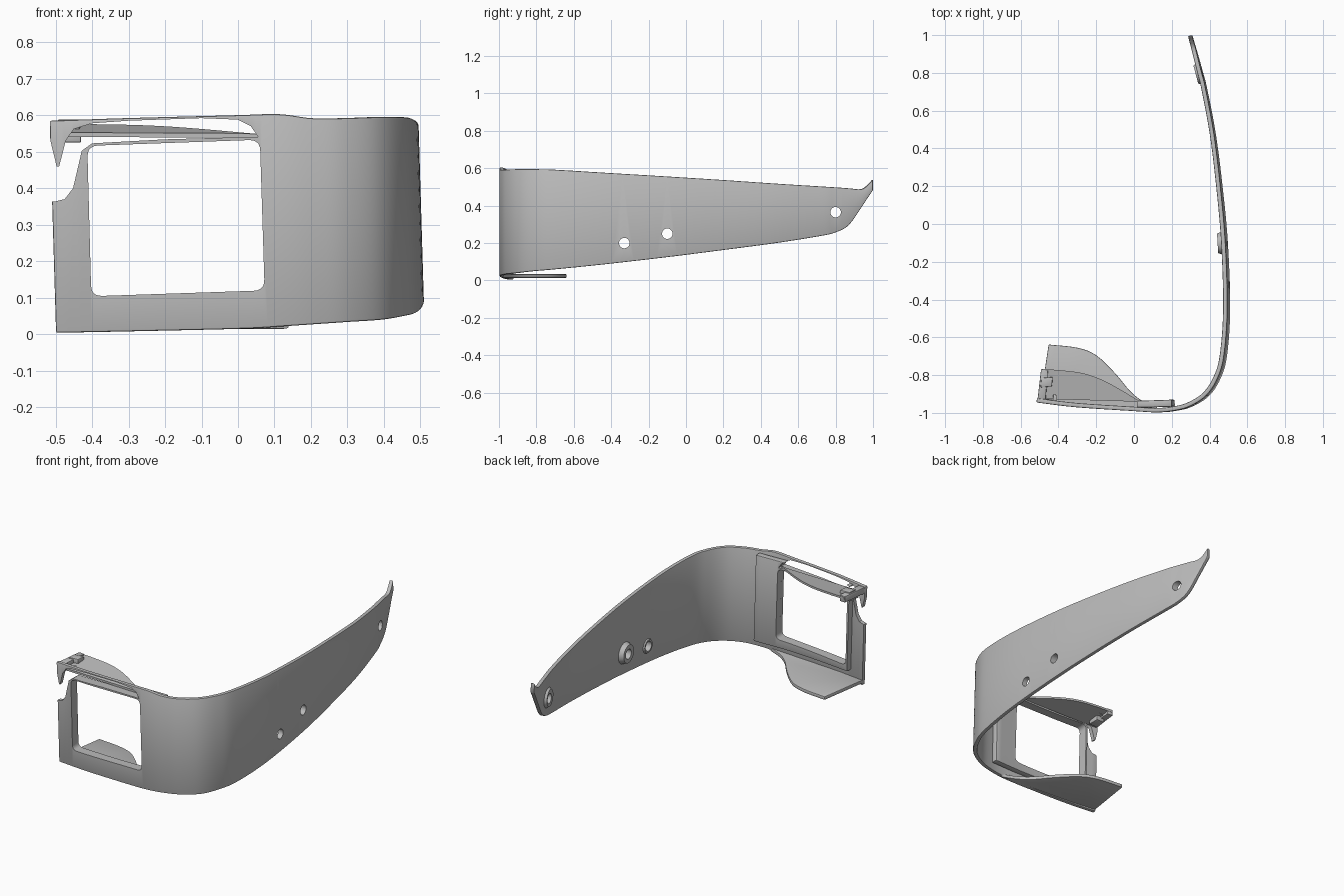
import bpy, bmesh, math
from mathutils import Vector

cube = bpy.data.objects.get("Cube")
if cube:
    bpy.data.objects.remove(cube, do_unlink=True)

grey = bpy.data.materials.new("plain_grey")
grey.use_nodes = True
grey.diffuse_color = (0.5, 0.5, 0.5, 1)
grey.node_tree.nodes["Principled BSDF"].inputs["Base Color"].default_value = (0.5, 0.5, 0.5, 1)


def finish(name, bm):
    bmesh.ops.recalc_face_normals(bm, faces=bm.faces)
    mesh = bpy.data.meshes.new(name)
    bm.to_mesh(mesh)
    bm.free()
    mesh.materials.append(grey)
    ob = bpy.data.objects.new(name, mesh)
    bpy.context.collection.objects.link(ob)
    return ob


def activate(ob):
    bpy.ops.object.select_all(action='DESELECT')
    ob.select_set(True)
    bpy.context.view_layer.objects.active = ob


def bevel(ob, width):
    activate(ob)
    mod = ob.modifiers.new("bevel", 'BEVEL')
    mod.width, mod.segments, mod.limit_method = width, 2, 'ANGLE'
    mod.angle_limit = math.radians(40)
    bpy.ops.object.modifier_apply(modifier=mod.name)


def cut(ob, cutters):
    activate(ob)
    for c in cutters:
        mod = ob.modifiers.new("cut", 'BOOLEAN')
        mod.operation, mod.solver, mod.object = 'DIFFERENCE', 'EXACT', c
        bpy.ops.object.modifier_apply(modifier=mod.name)


def smooth(ob):
    activate(ob)
    bpy.ops.object.shade_smooth_by_angle(angle=math.radians(35))


def spline(points, steps=6):
    """Catmull-Rom curve through points of any dimension."""
    pts = [Vector(p) for p in points]
    pts = [2 * pts[0] - pts[1]] + pts + [2 * pts[-1] - pts[-2]]
    out = []
    for a, b, c, d in zip(pts, pts[1:], pts[2:], pts[3:]):
        for i in range(steps):
            t = i / steps
            out.append(0.5 * (2 * b + (c - a) * t + (2 * a - 5 * b + 4 * c - d) * t * t
                              + (3 * b - a - 3 * c + d) * t ** 3))
    return out + [pts[-2]]


def outward(path, i):
    a, b = path[max(i - 1, 0)], path[min(i + 1, len(path) - 1)]
    return Vector((b[1] - a[1], a[0] - b[0])).normalized()


def strip(name, path, near, far):
    """Upright strip along a path of (x, y, bottom, top), leaning slightly."""
    bm = bmesh.new()
    rows = []
    for i, p in enumerate(path):
        n = outward(path, i)
        row = []
        for depth, z in ((near, p[2]), (near, p[3]), (far, p[3]), (far, p[2])):
            row.append(bm.verts.new((p[0] - n.x * depth - 0.03 * (z - 0.3), p[1] - n.y * depth, z)))
        rows.append(row)
    for r, s in zip(rows, rows[1:]):
        for k in range(4):
            bm.faces.new((r[k], r[(k + 1) % 4], s[(k + 1) % 4], s[k]))
    bm.faces.new(rows[0])
    bm.faces.new(rows[-1])
    return finish(name, bm)


def prism(name, outline, low, high, axis='z', tilt=0.0):
    """Extruded outline; axis y takes (x, z) points, axis z takes (x, y) points."""
    bm = bmesh.new()
    ends = []
    for h in (low, high):
        if axis == 'y':
            ends.append([bm.verts.new((a, h, b)) for a, b in outline])
        else:
            ends.append([bm.verts.new((a, b, h + tilt * (b + 0.93))) for a, b in outline])
    n = len(outline)
    for k in range(n):
        j = (k + 1) % n
        bm.faces.new((ends[0][k], ends[0][j], ends[1][j], ends[1][k]))
    bm.faces.new(ends[0])
    bm.faces.new(ends[1])
    return finish(name, bm)


def rounded(corners, r, steps=5):
    out = []
    pts = [Vector(c) for c in corners]
    for k, p in enumerate(pts):
        a = p + (pts[k - 1] - p).normalized() * r
        b = p + (pts[(k + 1) % len(pts)] - p).normalized() * r
        for i in range(steps + 1):
            t = i / steps
            out.append((1 - t) ** 2 * a + 2 * t * (1 - t) * p + t * t * b)
    return out


def cone(name, centre, direction, r1, r2, depth):
    bm = bmesh.new()
    bmesh.ops.create_cone(bm, cap_ends=True, segments=32, radius1=r1, radius2=r2, depth=depth)
    ob = finish(name, bm)
    ob.rotation_mode = 'QUATERNION'
    ob.rotation_quaternion = Vector(direction).to_track_quat('Z', 'Y')
    ob.location = centre
    bpy.context.view_layer.update()
    return ob


# Main band: front plate, rounded corner and tapering arm
path = spline([
    (-0.508, -0.945, 0.004, 0.585), (-0.3, -0.97, 0.008, 0.592), (0, -0.99, 0.015, 0.6),
    (0.12, -0.997, 0.022, 0.603), (0.21, -0.99, 0.028, 0.592), (0.3, -0.967, 0.034, 0.592),
    (0.39, -0.91, 0.04, 0.595), (0.45, -0.82, 0.05, 0.595), (0.485, -0.7, 0.06, 0.592),
    (0.503, -0.45, 0.085, 0.577), (0.492, -0.1, 0.125, 0.556), (0.465, 0.2, 0.163, 0.537),
    (0.43, 0.48, 0.2, 0.518), (0.385, 0.72, 0.238, 0.503), (0.365, 0.8, 0.257, 0.498),
    (0.347, 0.87, 0.295, 0.493), (0.331, 0.935, 0.385, 0.488), (0.322, 0.97, 0.438, 0.507),
    (0.315, 1.0, 0.482, 0.54)])
band = strip("curved_band", path, 0, 0.023)
bevel(band, 0.006)

# Raised pad behind the front window
pad = strip("window_backing", spline([
    (-0.425, -0.956, 0.07, 0.575), (-0.2, -0.979, 0.07, 0.578),
    (0, -0.99, 0.07, 0.58), (0.21, -0.985, 0.07, 0.58)]), 0.018, 0.055)
bevel(pad, 0.006)

# Window, upper slot with side notch, and screw holes
window = prism("window_cutter", rounded(
    [(-0.402, 0.104), (0.073, 0.12), (0.06, 0.533), (-0.413, 0.516)], 0.03), -1.1, -0.8, 'y')
slot = prism("slot_cutter", [
    (-0.6, 0.365), (-0.505, 0.363), (-0.475, 0.37), (-0.452, 0.4), (-0.438, 0.46),
    (-0.428, 0.503), (-0.4, 0.523), (-0.2, 0.534), (0.055, 0.541), (0.035, 0.57),
    (0, 0.588), (-0.1, 0.592), (-0.3, 0.585), (-0.4, 0.578), (-0.45, 0.562),
    (-0.472, 0.53), (-0.49, 0.46), (-0.497, 0.46), (-0.514, 0.53), (-0.6, 0.53)],
    -1.1, -0.8, 'y')
spots = [(-0.33, 0.2, 0.048, 0.008), (-0.1, 0.25, 0.066, 0.028), (0.8, 0.365, 0.062, 0.014)]
holes = [cone("hole_cutter", (0.42, y, z), (1, 0, 0), 0.028, 0.028, 0.4) for y, z, r, h in spots]
cut(band, [window, slot] + holes)
cut(pad, [window, slot])

# Ring bosses on the inside of the arm
parts = [band, pad]
for (y, z, r, h), hole in zip(spots, holes):
    i = min((k for k in range(len(path)) if path[k][0] > 0.3), key=lambda k: abs(path[k][1] - y))
    n = outward(path, i)
    x = path[i][0] - n.y / n.x * (y - path[i][1]) - 0.03 * (z - 0.3)
    inward = Vector((-n.x, -n.y, 0))
    boss = cone("ring_boss", Vector((x, y, z)) + inward * (0.018 + h / 2), inward,
                r, r * 0.78, h + 0.01)
    cut(boss, [hole])
    parts.append(boss)

# Lower flange
lower = prism("lower_flange", [(-0.497, -0.935)] + [tuple(p) for p in spline([
    (-0.452, -0.638), (-0.3, -0.655), (-0.2, -0.695), (-0.1, -0.79),
    (-0.02, -0.885), (0.05, -0.94), (0.14, -0.98)], 4)], 0.014, 0.034)
bevel(lower, 0.004)

# Upper flange, rising toward the back
upper = prism("upper_flange", [(-0.505, -0.925), (-0.488, -0.768)] + [tuple(p) for p in spline([
    (-0.4, -0.773), (-0.28, -0.788), (-0.18, -0.82), (-0.08, -0.872),
    (0, -0.92), (0.06, -0.955)], 4)] + [(0, -0.94)], 0.54, 0.552, tilt=0.15)

# Clip end joining the upper flange to the rim, with a small tab and ridge
clip = prism("clip_end", [(-0.512, -0.94), (-0.492, -0.768), (-0.455, -0.772), (-0.468, -0.93)],
             0.545, 0.582)
tab = prism("clip_tab", [(-0.49, -0.9), (-0.48, -0.83), (-0.43, -0.83), (-0.43, -0.9)], 0.525, 0.555)
ridge = prism("clip_ridge", [(-0.495, -0.865), (-0.49, -0.815), (-0.43, -0.81), (-0.435, -0.86)],
              0.555, 0.588)
for ob in (clip, tab, ridge):
    bevel(ob, 0.004)
parts += [lower, upper, clip, tab, ridge]

for ob in parts:
    smooth(ob)
for ob in [window, slot] + holes:
    bpy.data.objects.remove(ob, do_unlink=True)
